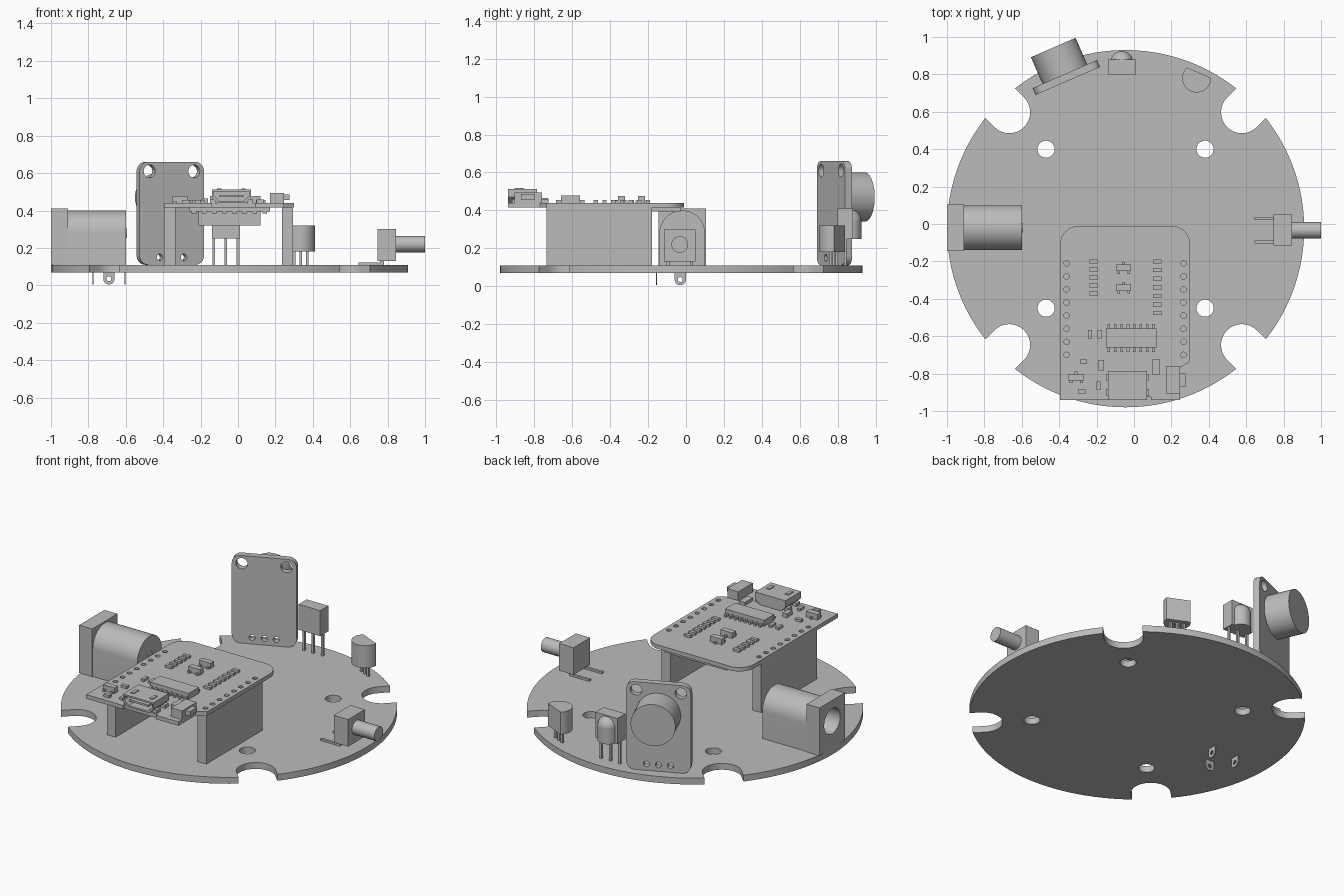
import bpy
import bmesh
from math import asin, cos, sin, pi, radians
from mathutils import Matrix, Vector

cube = bpy.data.objects.get("Cube")
if cube:
    bpy.data.objects.remove(cube, do_unlink=True)

grey = bpy.data.materials.new("plain grey")
grey.use_nodes = True
colour = (0.5, 0.5, 0.5, 1)
grey.diffuse_color = colour
grey.node_tree.nodes["Principled BSDF"].inputs["Base Color"].default_value = colour

# Profile planes: extrude along z, along x, or along -y
ALONG_Z = Matrix.Identity(4)
ALONG_X = Matrix(((0, 0, 1), (1, 0, 0), (0, 1, 0))).to_4x4()
ALONG_Y = Matrix(((1, 0, 0), (0, 0, -1), (0, 1, 0))).to_4x4()

BASE_TOP = 0.11
BOARD_TOP = 0.44
parts = []


def finish(name, bm):
    bmesh.ops.recalc_face_normals(bm, faces=bm.faces)
    mesh = bpy.data.meshes.new(name)
    bm.to_mesh(mesh)
    bm.free()
    mesh.materials.clear()
    mesh.materials.append(grey)
    obj = bpy.data.objects.new(name, mesh)
    bpy.context.collection.objects.link(obj)
    parts.append(obj)
    return obj


def blocks(name, spans):
    """Boxes in one object, each given by its x, y and z span."""
    bm = bmesh.new()
    for span in spans:
        low = Vector([s[0] for s in span])
        high = Vector([s[1] for s in span])
        size = Matrix.Diagonal(high - low).to_4x4()
        bmesh.ops.create_cube(bm, size=1, matrix=Matrix.Translation((low + high) / 2) @ size)
    return finish(name, bm)


def around(x, y, width, depth):
    return (x - width / 2, x + width / 2), (y - depth / 2, y + depth / 2)


def chips(name, places, width, depth, height):
    top = (BOARD_TOP, BOARD_TOP + height)
    return blocks(name, [(*around(x, y, width, depth), top) for x, y in places])


def arc(x, y, r, start, end, steps=12):
    angles = [start + (end - start) * i / steps for i in range(steps + 1)]
    return [(x + r * cos(a), y + r * sin(a)) for a in angles]


def circle(x, y, r, steps=24):
    return arc(x, y, r, 0, 2 * pi, steps)[:-1]


def rounded(x0, x1, y0, y1, r):
    corners = ((x1 - r, y1 - r), (x0 + r, y1 - r), (x0 + r, y0 + r), (x1 - r, y0 + r))
    return [p for i, (x, y) in enumerate(corners)
            for p in arc(x, y, r, i * pi / 2, (i + 1) * pi / 2, 6)]


def plate(name, outlines, start, end, frame=ALONG_Z):
    """Extrude outlines between two depths; inner outlines become holes."""
    curve = bpy.data.curves.new(name, "CURVE")
    curve.dimensions = "2D"
    curve.fill_mode = "BOTH"
    curve.extrude = (end - start) / 2
    for outline in outlines:
        spline = curve.splines.new("POLY")
        spline.points.add(len(outline) - 1)
        for point, (x, y) in zip(spline.points, outline):
            point.co = (x, y, 0, 1)
        spline.use_cyclic_u = True
    helper = bpy.data.objects.new(name + " curve", curve)
    bpy.context.collection.objects.link(helper)
    graph = bpy.context.evaluated_depsgraph_get()
    mesh = bpy.data.meshes.new_from_object(helper.evaluated_get(graph))
    bm = bmesh.new()
    bm.from_mesh(mesh)
    bpy.data.objects.remove(helper)
    bpy.data.curves.remove(curve)
    bpy.data.meshes.remove(mesh)
    bmesh.ops.remove_doubles(bm, verts=bm.verts, dist=0.0001)
    bm.transform(frame @ Matrix.Translation((0, 0, (start + end) / 2)))
    return finish(name, bm)


# Round base with four radial slots and four screw holes
R, SLOT = 0.955, 0.112
half = asin(SLOT / R)
rim = []
for k in range(4):
    a = pi / 4 + k * pi / 2
    rim += arc(0.88 * cos(a), 0.88 * sin(a), SLOT, a - pi / 2, a - 3 * pi / 2, 16)
    rim += arc(0, 0, R, a + half, a + pi / 2 - half, 24)
screws = [circle(x, y, 0.046) for x in (-0.425, 0.425) for y in (-0.425, 0.425)]
plate("base_disc", [rim] + screws, 0.07, BASE_TOP, Matrix.Translation((-0.045, -0.025, 0)))

# Power jack: block, arched barrel, hole with pin, solder tabs
JY, JZ, JR = -0.02, 0.28, 0.12
square = [(JY - 0.125, BASE_TOP), (JY + 0.125, BASE_TOP), (JY + 0.125, 0.41), (JY - 0.125, 0.41)]
arch = [(JY - JR, BASE_TOP), (JY + JR, BASE_TOP)] + arc(JY, JZ, JR, 0, pi, 24)
bore = circle(JY, JZ, 0.08)
plate("jack_block", [square, bore], -1, -0.91, ALONG_X)
plate("jack_barrel", [arch, bore], -0.91, -0.64, ALONG_X)
plate("jack_back", [arch], -0.64, -0.6, ALONG_X)
plate("jack_rivet", [circle(JY, JZ, 0.025)], -0.6, -0.593, ALONG_X)
plate("jack_pin", [circle(JY, JZ, 0.03)], -0.64, -0.96, ALONG_X)


def tab(centre):
    outline = [(centre + 0.03, 0.07)] + arc(centre, 0.035, 0.03, 0, -pi) + [(centre - 0.03, 0.07)]
    return [outline, circle(centre, 0.035, 0.013, 12)]


plate("jack_tab_side", tab(-0.69), 0.152, 0.158, ALONG_Y)
for x in (-0.775, -0.605):
    plate("jack_tab", tab(-0.03), x - 0.003, x + 0.003, ALONG_X)

# Upright sensor board with its round sensor, turned toward the rim
turn = Matrix.Translation((-0.362, 0.783, 0)) @ Matrix.Rotation(radians(23.5), 4, "Z") @ ALONG_Y
holes = [circle(x, 0.61, 0.034) for x in (-0.13, 0.13)]
holes += [circle(x, 0.15, 0.018, 12) for x in (-0.07, 0, 0.07)]
plate("sensor_board", [rounded(-0.188, 0.188, BASE_TOP, 0.66, 0.05)] + holes, -0.02, 0.02, turn)
plate("sensor_can", [circle(0, 0.47, 0.13, 40)], -0.175, -0.02, turn)

# Receiver: box, domed lens and three legs
blocks("receiver_box", [((-0.14, 0.01), (0.8, 0.88), (0.25, 0.41))])
plate("receiver_lens", [circle(-0.065, 0.865, 0.06)], 0.25, 0.345)
bm = bmesh.new()
bmesh.ops.create_uvsphere(bm, u_segments=24, v_segments=16, radius=0.06,
                          matrix=Matrix.Translation((-0.065, 0.865, 0.345)))
finish("receiver_dome", bm)
blocks("receiver_legs", [(*around(x, 0.84, 0.014, 0.014), (BASE_TOP, 0.25))
                         for x in (-0.13, -0.065, 0)])

# Half-round transistor with three legs
flat = radians(66)
plate("transistor_body", [arc(0.335, 0.78, 0.077, flat + 1.15, flat + 2 * pi - 1.15, 24)], 0.18, 0.32)
blocks("transistor_legs", [(*around(0.335 + i * 0.035, 0.78 - i * 0.016, 0.014, 0.014),
                            (BASE_TOP, 0.18)) for i in (-1, 0, 1)])

# Side push button
blocks("button_body", [((0.745, 0.845), (-0.115, 0.05), (0.13, 0.3))])
plate("button_plunger", [circle(-0.033, 0.22, 0.044)], 0.845, 1, ALONG_X)
leg_lines = (-0.095, 0.03)
blocks("button_legs", [((0.645, 0.77), (y - 0.008, y + 0.008), (BASE_TOP, 0.122)) for y in leg_lines]
       + [((0.76, 0.78), (y - 0.008, y + 0.008), (BASE_TOP, 0.13)) for y in leg_lines])

# Controller board on two header strips
outline = [(-0.395, -0.94), (-0.14, -0.94), (-0.14, -0.925), (0.09, -0.925), (0.09, -0.94),
           (0.245, -0.94), (0.245, -0.77), (0.3, -0.735)]
outline += arc(0.2, -0.11, 0.1, 0, pi / 2) + arc(-0.295, -0.11, 0.1, pi / 2, pi)
pins = [circle(x, -0.21 - 0.07 * i, 0.015, 12) for x in (-0.36, 0.265) for i in range(8)]
plate("controller_board", [outline] + pins, 0.415, BOARD_TOP)
blocks("header_strips", [(s, (-0.735, -0.18), (BASE_TOP, 0.415))
                         for s in ((-0.395, -0.335), (0.235, 0.295))])

# Radio module under the board
blocks("radio_board", [((-0.26, 0.17), (-0.68, -0.03), (0.395, 0.415))])
blocks("radio_can", [((-0.21, 0.12), (-0.63, -0.2), (0.32, 0.395))])
blocks("radio_pads", [(*around(-0.235 + 0.054 * i, -0.67, 0.025, 0.03), (0.385, 0.415))
                      for i in range(8)])

# Small parts on top of the board
chips("resistor_column_right", [(-0.215, -0.2 - 0.043 * i) for i in range(5)], 0.045, 0.022, 0.015)
chips("resistor_column_left", [(0.125, -0.2 - 0.046 * i) for i in range(7)], 0.045, 0.022, 0.015)
chips("flat_resistors", [(-0.27, -0.735), (-0.28, -0.895)], 0.04, 0.022, 0.015)
chips("upright_resistors", [(-0.235, -0.59), (-0.185, -0.59), (-0.19, -0.865)], 0.02, 0.045, 0.015)
chips("capacitor", [(-0.175, -0.755)], 0.03, 0.055, 0.025)
chips("fuse", [(0.12, -0.765)], 0.04, 0.08, 0.02)
small = [(-0.055, -0.235), (-0.055, -0.34), (-0.31, -0.82)]
chips("regulator_bodies", small, 0.08, 0.035, 0.035)
chips("regulator_feet", [(x + dx, y + dy) for x, y in small
                         for dx, dy in ((0, 0.02), (-0.027, -0.02), (0.027, -0.02))], 0.014, 0.022, 0.012)
chips("main_chip", [(-0.015, -0.61)], 0.27, 0.1, 0.038)
chips("main_chip_feet", [(-0.134 + 0.034 * i, y) for i in range(8) for y in (-0.672, -0.548)],
      0.014, 0.026, 0.015)

# Reset button on the board edge
blocks("reset_body", [((0.17, 0.245), (-0.905, -0.76), (BOARD_TOP, 0.495))])
blocks("reset_plunger", [((0.245, 0.275), (-0.87, -0.8), (0.455, 0.485))])


# Charging socket: hollow flared shell, tongue and side tabs
def socket(inset):
    w, top, low = 0.105 - inset, 0.512 - inset, 0.44 + inset
    shape = [(-w, top), (-w, low + 0.03), (-w + 0.03, low), (w - 0.03, low), (w, low + 0.03), (w, top)]
    return [(x - 0.035, z) for x, z in shape]


plate("socket_shell", [socket(0), socket(0.01)], 0.81, 0.94, ALONG_Y)
plate("socket_back", [socket(0)], 0.785, 0.81, ALONG_Y)
blocks("socket_tongue", [((-0.1, 0.03), (-0.93, -0.81), (0.472, 0.484))])
blocks("socket_tabs", [(*around(x, y, 0.03, 0.035), (0.42, 0.46))
                       for x in (-0.135, 0.065) for y in (-0.9, -0.82)])
blocks("socket_springs", [(*around(x, -0.88, 0.022, 0.05), (0.51, 0.517)) for x in (-0.1, 0.03)])

# Smooth the round parts, keep edges crisp
bpy.ops.object.select_all(action="DESELECT")
for obj in parts:
    obj.select_set(True)
bpy.context.view_layer.objects.active = parts[0]
bpy.ops.object.shade_smooth_by_angle(angle=radians(30))
